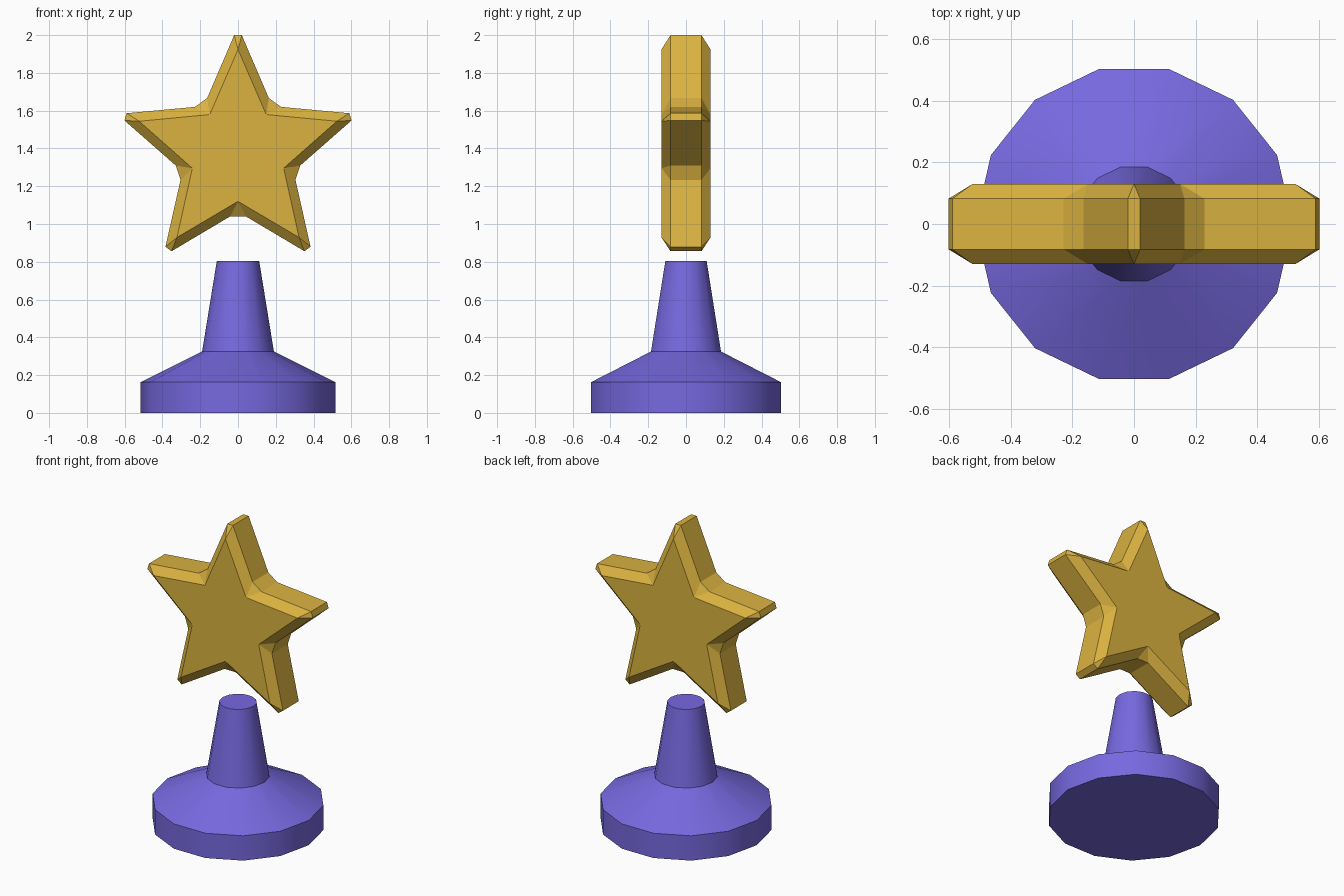
import bpy, bmesh
from math import sin, cos, pi, radians
from mathutils import Vector

cube = bpy.data.objects.get("Cube")
if cube:
    bpy.data.objects.remove(cube, do_unlink=True)


def material(name, rgb):
    mat = bpy.data.materials.new(name)
    mat.use_nodes = True
    color = (*rgb, 1.0)
    mat.diffuse_color = color
    mat.node_tree.nodes["Principled BSDF"].inputs["Base Color"].default_value = color
    return mat


def finish(bm, name, mat):
    bmesh.ops.recalc_face_normals(bm, faces=bm.faces[:])
    mesh = bpy.data.meshes.new(name)
    bm.to_mesh(mesh)
    bm.free()
    mesh.materials.append(mat)
    obj = bpy.data.objects.new(name, mesh)
    bpy.context.collection.objects.link(obj)
    return obj


def bridge(bm, lower, upper):
    n = len(lower)
    for i in range(n):
        j = (i + 1) % n
        bm.faces.new((lower[i], lower[j], upper[j], upper[i]))


gold = material("gold", (0.71, 0.45, 0.052))
purple = material("purple", (0.185, 0.14, 0.74))

# Pedestal: a fourteen-sided turned profile with a flat foot and tapered neck
SIDES = 14
bm = bmesh.new()
rings = []
for radius, z in ((0.515, 0), (0.515, 0.163), (0.19, 0.325), (0.112, 0.805)):
    rings.append([bm.verts.new((radius * cos(2 * pi * i / SIDES),
                                radius * sin(2 * pi * i / SIDES), z))
                  for i in range(SIDES)])
for lower, upper in zip(rings, rings[1:]):
    bridge(bm, lower, upper)
bm.faces.new(rings[0])
bm.faces.new(rings[-1])
pedestal = finish(bm, "pedestal", purple)
bpy.ops.object.select_all(action="DESELECT")
pedestal.select_set(True)
bpy.context.view_layer.objects.active = pedestal
bpy.ops.object.shade_smooth_by_angle(angle=radians(30))

# Star: sharp-cornered front and back faces, with a wider blunt-cornered rim
CENTER_Z = 1.374
FACE_Y, RIM_Y = 0.13, 0.082
corners = []  # face radius, rim radius, rim corner half width
for k in range(5):
    corners += [(0.55, 0.626, 0.02), (0.254, 0.333, 0.04)]


def star_rings(bm, side):
    face, rim = [], []
    for k, (r_face, r_rim, half) in enumerate(corners):
        a = pi / 2 + k * pi / 5
        out = Vector((cos(a), 0, sin(a)))
        along = Vector((-sin(a), 0, cos(a)))
        middle = Vector((0, 0, CENTER_Z))
        face.append(bm.verts.new(middle + out * r_face + Vector((0, side * FACE_Y, 0))))
        for s in (-1, 1):
            rim.append(bm.verts.new(middle + out * r_rim + along * half * s
                                    + Vector((0, side * RIM_Y, 0))))
    return face, rim


bm = bmesh.new()
rims = []
for side in (-1, 1):
    face, rim = star_rings(bm, side)
    bm.faces.new(face)
    n = len(face)
    for k in range(n):
        j = (k + 1) % n
        bm.faces.new((face[k], rim[2 * k], rim[2 * k + 1]))
        bm.faces.new((face[k], rim[2 * k + 1], rim[2 * j], face[j]))
    rims.append(rim)
bridge(bm, *rims)
finish(bm, "star", gold)
